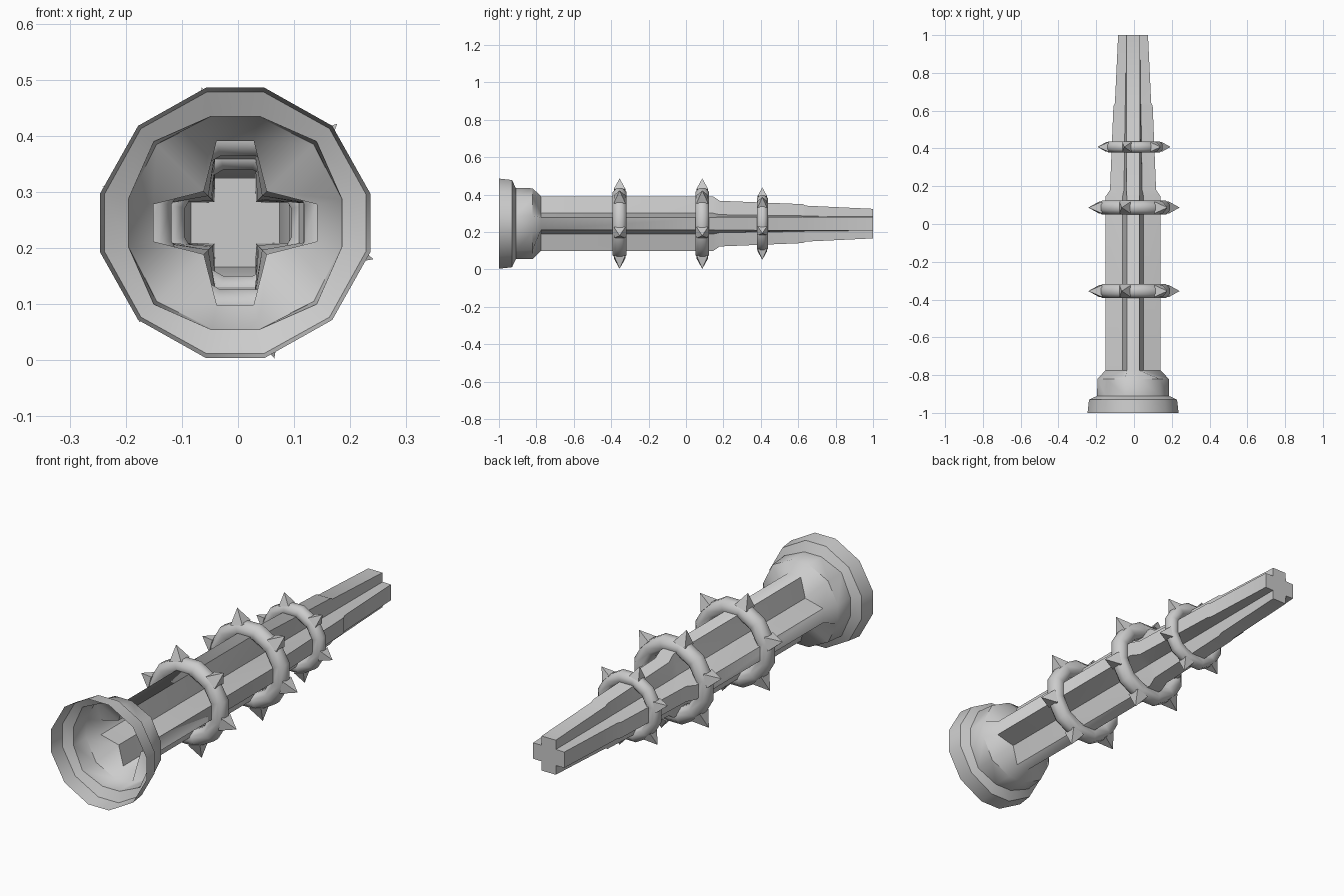
import bpy, bmesh, math
from mathutils import Matrix, Vector

if "Cube" in bpy.data.objects:
    bpy.data.objects.remove(bpy.data.objects["Cube"])

CX, CZ = -0.005, 0.245


def finish(bm, name, angle):
    me = bpy.data.meshes.new(name)
    bm.to_mesh(me)
    bm.free()
    ob = bpy.data.objects.new(name, me)
    bpy.context.collection.objects.link(ob)
    bpy.ops.object.select_all(action='DESELECT')
    ob.select_set(True)
    bpy.context.view_layer.objects.active = ob
    bpy.ops.object.shade_smooth_by_angle(angle=math.radians(angle))
    return ob


def section(bm, y, arm, half, diag):
    """Twelve-point cross: two points per arm end, one between arms."""
    ring = []
    for k in range(4):
        rot = Matrix.Rotation(k * math.pi / 2, 2)
        for p in ((arm, -half), (arm, half), (diag, diag)):
            q = rot @ Vector(p)
            ring.append(bm.verts.new((CX + q.x, y, CZ + q.y)))
    return ring


# Hollow tube: round flared mouth turning into a tapering cross, closed at the back
SECTIONS = [  # y, arm length, arm half width, diagonal corner
    (-1.00, 0.241, 0.052, 0.173),
    (-0.93, 0.233, 0.051, 0.168),
    (-0.91, 0.190, 0.043, 0.145),
    (-0.82, 0.189, 0.042, 0.140),
    (-0.775, 0.146, 0.033, 0.056),
    (0.145, 0.146, 0.033, 0.056),
    (0.18, 0.122, 0.035, 0.048),
    (0.625, 0.104, 0.036, 0.042),
    (0.64, 0.096, 0.036, 0.040),
    (1.00, 0.079, 0.036, 0.037),
]
bm = bmesh.new()
rings = [section(bm, *s) for s in SECTIONS]
for a, b in zip(rings, rings[1:]):
    for i in range(12):
        j = (i + 1) % 12
        bm.faces.new((a[i], a[j], b[j], b[i]))
cap = bm.faces.new(rings[-1])
bmesh.ops.triangulate(bm, faces=[cap])
bmesh.ops.recalc_face_normals(bm, faces=bm.faces)
finish(bm, "flared_tube", 50)


# Spiked collars
def collar(name, y, s):
    major, minor, nu, nv = 0.16 * s, 0.04 * s, 12, 8
    bm = bmesh.new()
    grid = []
    for i in range(nu):
        a = 2 * math.pi * (i + 0.5) / nu
        loop = []
        for j in range(nv):
            t = 2 * math.pi * (j + 0.5) / nv
            r = major + minor * math.cos(t)
            loop.append(bm.verts.new((r * math.cos(a), y + minor * math.sin(t),
                                      CZ + r * math.sin(a))))
        grid.append(loop)
    for i in range(nu):
        for j in range(nv):
            a, b, k = grid[i], grid[(i + 1) % nu], (j + 1) % nv
            bm.faces.new((a[j], b[j], b[k], a[k]))
    bmesh.ops.recalc_face_normals(bm, faces=bm.faces)
    finish(bm, name, 50)

    # Six four-sided spikes
    bm = bmesh.new()
    for k in range(6):
        a = math.radians(45 + 60 * k)
        place = (Matrix.Translation((0, y, CZ))
                 @ Matrix.Rotation(math.pi / 2 - a, 4, 'Y')
                 @ Matrix.Translation((0, 0, 0.217 * s))
                 @ Matrix.Rotation(math.pi / 4, 4, 'Z'))
        bmesh.ops.create_cone(bm, cap_ends=True, segments=4, radius1=0.044 * s,
                              radius2=0, depth=0.066 * s, matrix=place)
    # square each base to the tube axis
    ob = finish(bm, name + "_spikes", 20)
    return ob


collar("front_collar", -0.355, 1.0)
collar("middle_collar", 0.087, 1.0)
collar("rear_collar", 0.408, 0.8)
